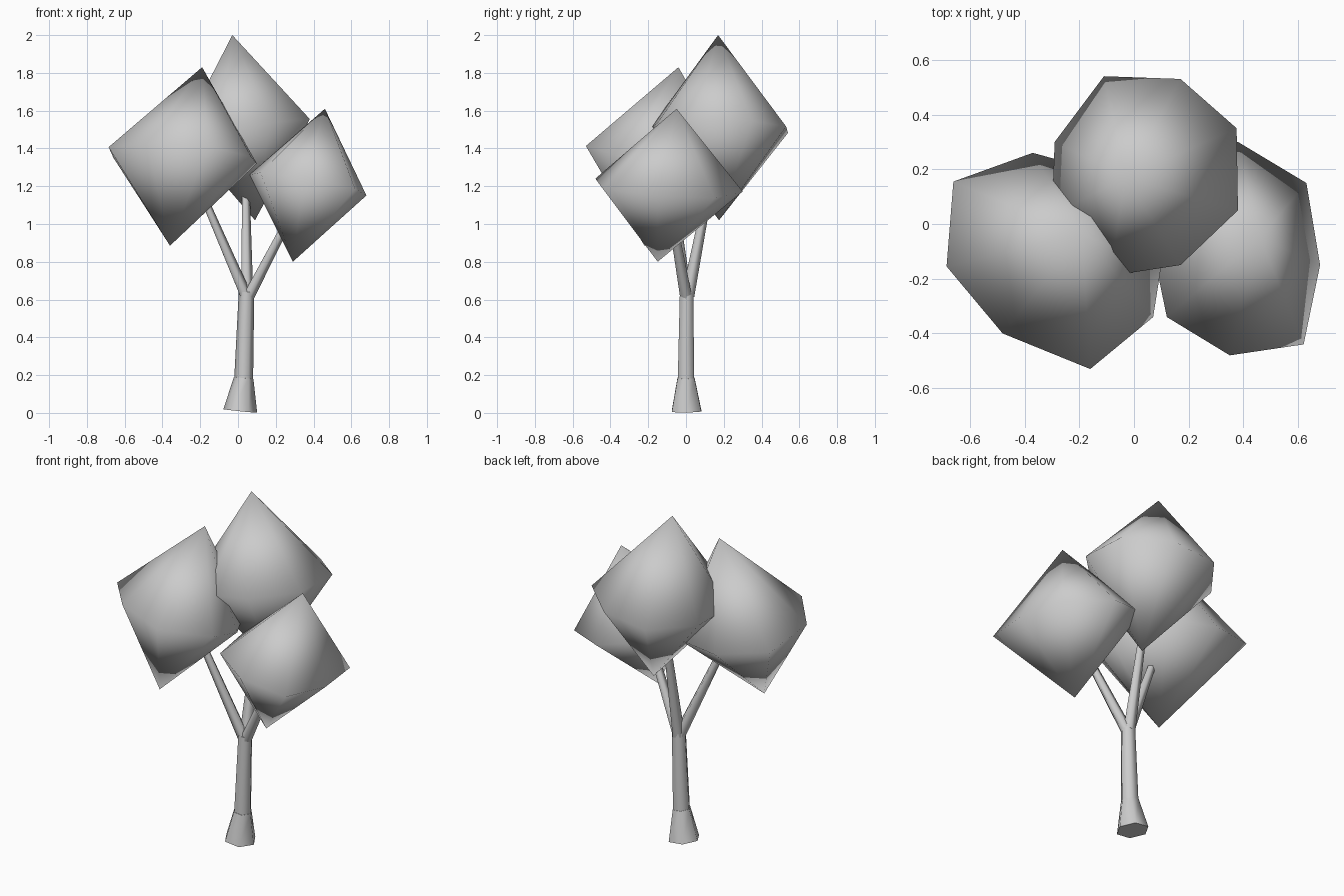
import bpy, bmesh
from math import sin, cos, pi
from mathutils import Vector

if "Cube" in bpy.data.objects:
    bpy.data.objects.remove(bpy.data.objects["Cube"])


def finish(name, bm, smooth_all=True):
    bmesh.ops.recalc_face_normals(bm, faces=bm.faces)
    for f in bm.faces:
        f.smooth = smooth_all or len(f.verts) == 4
    mesh = bpy.data.meshes.new(name)
    bm.to_mesh(mesh)
    bm.free()
    ob = bpy.data.objects.new(name, mesh)
    bpy.context.collection.objects.link(ob)
    return ob


def tube(name, sections, sides=6, tilt=0.0):
    """Capped tube through (x, y, z, radius) sections."""
    bm = bmesh.new()
    axis = (Vector(sections[-1][:3]) - Vector(sections[0][:3])).normalized()
    u = Vector((0, 1, 0)).cross(axis).normalized()
    v = axis.cross(u)
    rings = []
    for x, y, z, r in sections:
        ring = []
        for i in range(sides):
            a = 2 * pi * i / sides
            ring.append(bm.verts.new(Vector((x, y, z)) + r * (u * cos(a) + v * sin(a))))
        rings.append(ring)
    for a, b in zip(rings, rings[1:]):
        for i in range(sides):
            j = (i + 1) % sides
            bm.faces.new((a[i], a[j], b[j], b[i]))
    bm.faces.new(rings[0])
    bm.faces.new(rings[-1])
    return finish(name, bm, False)


def foliage(name, top, bottom, slope, outline):
    """Eight-sided double cone: two apexes and a tilted ring at the middle."""
    bm = bmesh.new()
    c = (Vector(top) + Vector(bottom)) / 2
    apexes = [bm.verts.new(top), bm.verts.new(bottom)]
    ring = [bm.verts.new((x, y, c.z + slope[0] * (x - c.x) + slope[1] * (y - c.y)))
            for x, y in outline]
    for i in range(len(ring)):
        for apex in apexes:
            bm.faces.new((ring[i], ring[(i + 1) % len(ring)], apex))
    return finish(name, bm)


# Flared foot and trunk
tube("trunk_base", [(0.012, 0.003, 0.01, 0.09), (0.03, 0, 0.185, 0.052)])
tube("trunk", [(0.03, 0, 0.18, 0.050), (0.045, 0.003, 0.64, 0.041)])

# Three branches
tube("left_branch", [(0.04, 0, 0.62, 0.033), (-0.175, -0.065, 1.12, 0.022)], 5)
tube("back_branch", [(0.045, 0.01, 0.62, 0.036), (0.04, 0.12, 1.18, 0.022)], 5)
tube("right_branch", [(0.055, 0, 0.62, 0.033), (0.28, -0.075, 1.05, 0.022)], 5)

# Three leaf masses
foliage("left_foliage", (-0.19, -0.04, 1.83), (-0.36, -0.22, 0.885), (-0.11, -0.17),
        [(0.10, -0.15), (-0.08, 0.18), (-0.37, 0.26), (-0.66, 0.155),
         (-0.685, -0.155), (-0.48, -0.40), (-0.16, -0.53), (0.07, -0.34)])
foliage("top_foliage", (-0.03, 0.17, 2.0), (0.09, 0.175, 1.02), (0.12, -0.03),
        [(0.38, 0.05), (0.375, 0.35), (0.17, 0.53), (-0.11, 0.54),
         (-0.29, 0.30), (-0.30, 0.03), (-0.09, -0.19), (0.17, -0.15)])
foliage("right_foliage", (0.46, -0.05, 1.61), (0.29, -0.15, 0.80), (-0.19, -0.08),
        [(0.68, -0.15), (0.63, 0.15), (0.38, 0.30), (0.13, 0.22),
         (0.06, -0.05), (0.12, -0.34), (0.35, -0.48), (0.62, -0.44)])
